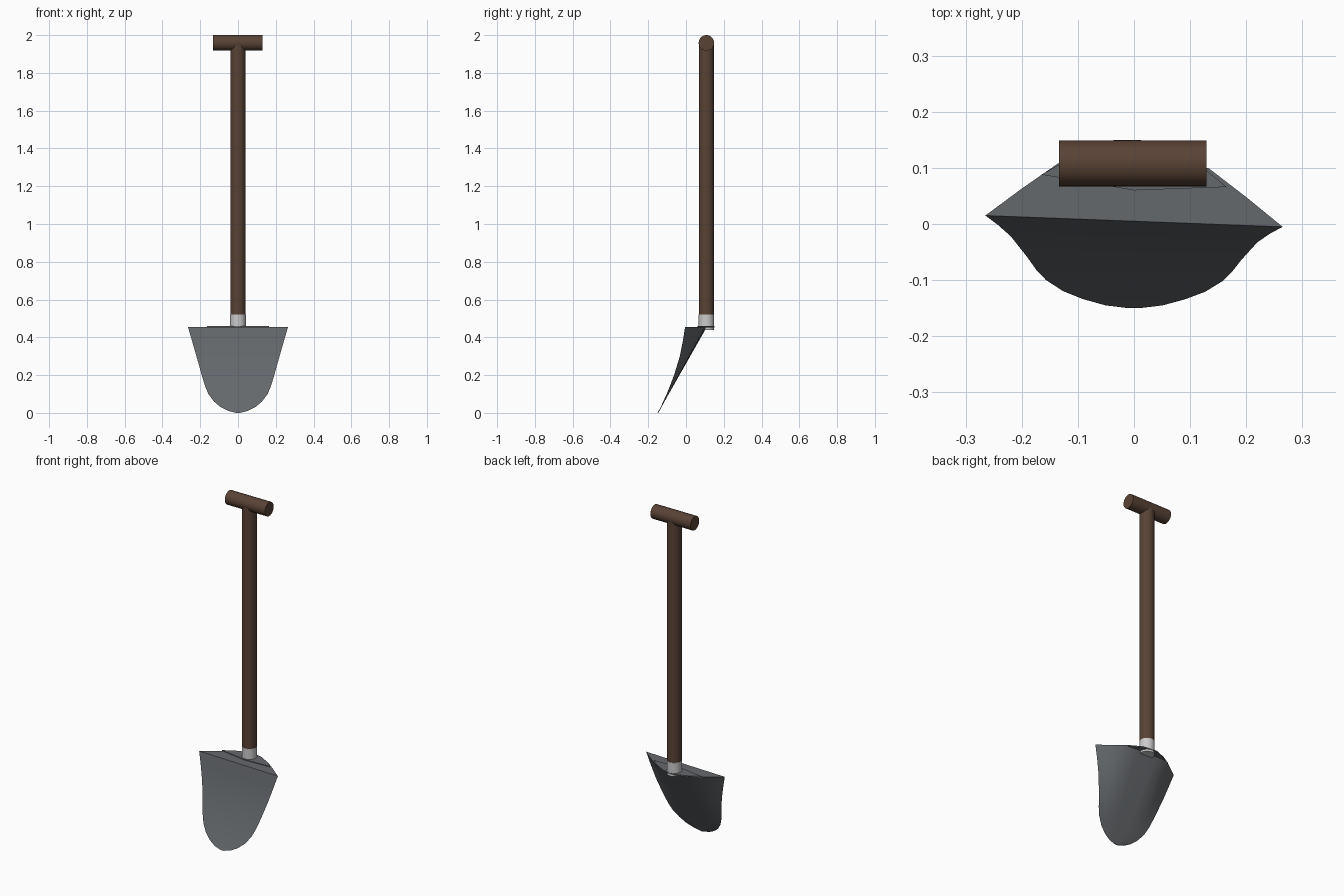
import bpy, bmesh, math

if "Cube" in bpy.data.objects:
    bpy.data.objects.remove(bpy.data.objects["Cube"])

def material(name, color):
    m = bpy.data.materials.new(name)
    m.diffuse_color = (*color, 1)
    m.use_nodes = True
    m.node_tree.nodes["Principled BSDF"].inputs["Base Color"].default_value = m.diffuse_color
    return m

wood = material("dark_wood", (0.10, 0.055, 0.035))
steel = material("dark_steel", (0.13, 0.14, 0.15))

def finish(obj, mat):
    if mat:
        obj.data.materials.append(mat)
    bpy.ops.object.select_all(action='DESELECT')
    obj.select_set(True)
    bpy.context.view_layer.objects.active = obj
    bpy.ops.object.shade_smooth_by_angle(angle=math.radians(30))

def rod(name, center, length, radius, mat=None, rot=(0, 0, 0)):
    bpy.ops.mesh.primitive_cylinder_add(vertices=32, radius=radius, depth=length,
                                        location=center, rotation=rot)
    obj = bpy.context.object
    obj.name = name
    finish(obj, mat)

def mesh_object(name, bm, mat):
    bmesh.ops.recalc_face_normals(bm, faces=bm.faces)
    mesh = bpy.data.meshes.new(name)
    bm.to_mesh(mesh)
    bm.free()
    obj = bpy.data.objects.new(name, mesh)
    bpy.context.collection.objects.link(obj)
    finish(obj, mat)

# Shaft, cross grip and collar
AXIS_Y = 0.108
rod("shaft", (0, AXIS_Y, 1.235), 1.45, 0.04, wood)
rod("grip", (-0.002, AXIS_Y, 1.959), 0.263, 0.041, wood, (0, math.pi / 2, 0))
rod("collar", (0, AXIS_Y, 0.481), 0.082, 0.0415)

# Blade: flat front, bulging back, lofted from z / half width / front y
TOP = 0.455
levels = [(TOP, 0.265, 0.005), (0.38, 0.243, -0.009), (0.30, 0.22, -0.027),
          (0.20, 0.192, -0.06), (0.14, 0.174, -0.084), (0.10, 0.157, -0.101),
          (0.06, 0.127, -0.12), (0.03, 0.091, -0.134), (0.01, 0.051, -0.145),
          (0.0, 0.01, -0.15)]
section = [(-1, 0), (-0.75, 0.5), (-0.5, 0.97), (-0.25, 1), (0, 1),
           (0.25, 1), (0.5, 0.97), (0.75, 0.5), (1, 0)]
bm = bmesh.new()
rings = []
for z, w, front in levels:
    back = -0.148 + 0.256 * z / TOP
    depth = max(back - front, 0.004)
    rings.append([bm.verts.new((w * u, front + depth * d - 0.038 * w * u * z / TOP, z))
                  for u, d in section])
for a, b in zip(rings, rings[1:]):
    n = len(section)
    for i in range(n):
        j = (i + 1) % n
        bm.faces.new((a[i], a[j], b[j], b[i]))
bm.faces.new(rings[0])
bm.faces.new(rings[-1])
mesh_object("blade", bm, steel)

# Thin lip at the back of the blade's top, around the collar
bm = bmesh.new()
outline = [(-0.165, 0.088), (-0.10, 0.125), (-0.035, 0.15), (0.01, 0.15),
           (0.06, 0.137), (0.12, 0.103), (0.165, 0.066), (0, 0.06)]
lip = bm.faces.new([bm.verts.new((x, y, 0.452)) for x, y in outline])
ext = bmesh.ops.extrude_face_region(bm, geom=[lip])
for v in ext["geom"]:
    if isinstance(v, bmesh.types.BMVert):
        v.co.z += 0.007
if not any(len(e.link_faces) == 1 for e in bm.edges):
    pass
else:
    bmesh.ops.holes_fill(bm, edges=bm.edges)
mesh_object("blade_lip", bm, steel)
